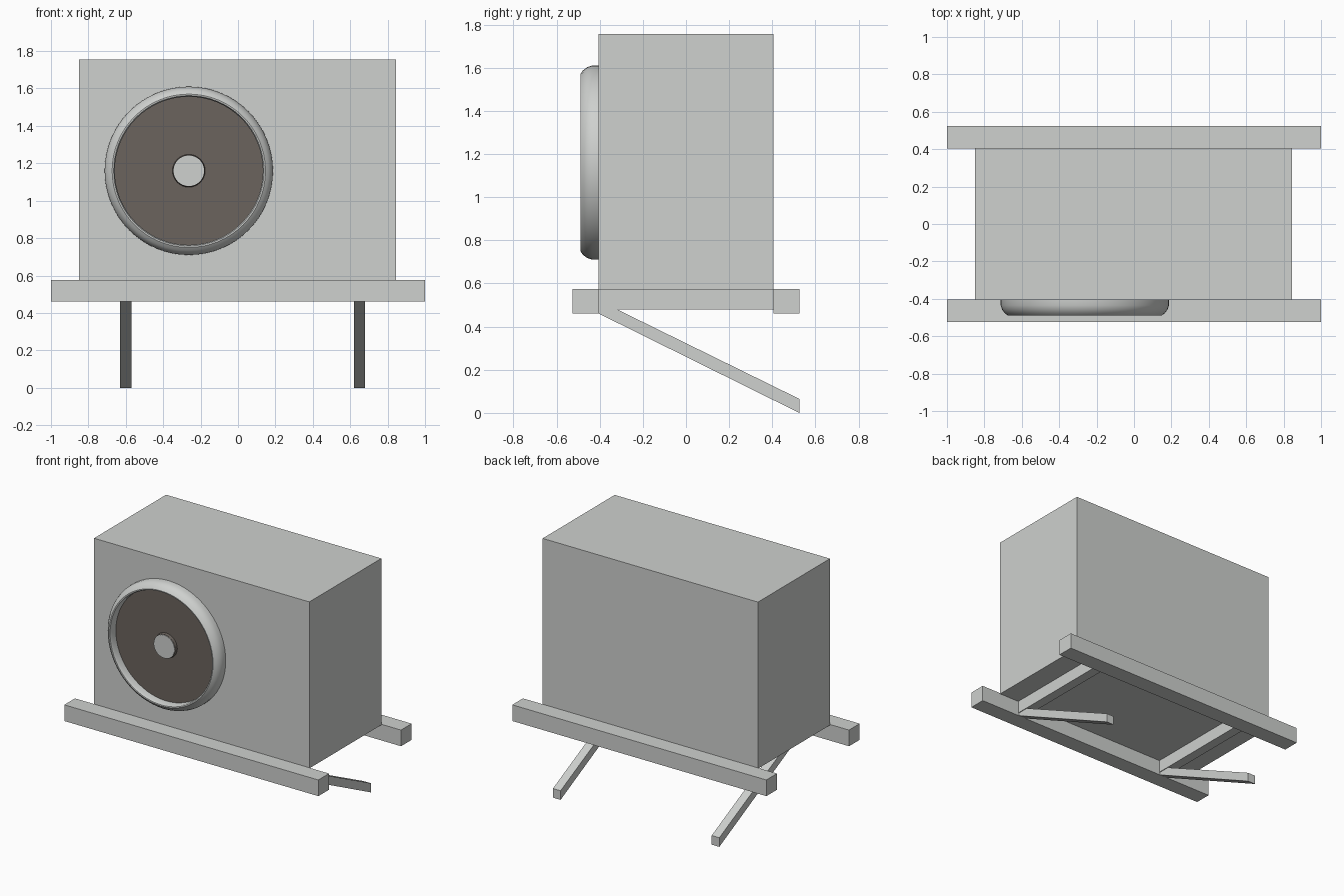
import bpy, bmesh, math

if "Cube" in bpy.data.objects:
    bpy.data.objects.remove(bpy.data.objects["Cube"])


def material(name, rgb):
    m = bpy.data.materials.new(name)
    m.diffuse_color = (*rgb, 1.0)
    m.use_nodes = True
    m.node_tree.nodes["Principled BSDF"].inputs["Base Color"].default_value = m.diffuse_color
    return m


LIGHT = material("light_grey", (0.62, 0.635, 0.62))
DARK = material("dark_brown_grey", (0.145, 0.125, 0.11))


def finish(name, bm, mat, smooth=False):
    bmesh.ops.recalc_face_normals(bm, faces=bm.faces)
    me = bpy.data.meshes.new(name)
    bm.to_mesh(me)
    bm.free()
    me.materials.append(mat)
    ob = bpy.data.objects.new(name, me)
    bpy.context.collection.objects.link(ob)
    if smooth:
        bpy.ops.object.select_all(action='DESELECT')
        ob.select_set(True)
        bpy.context.view_layer.objects.active = ob
        bpy.ops.object.shade_smooth_by_angle(angle=math.radians(40))
    return ob


def prism(name, x0, x1, yz, mat):
    """Extrude a side profile (y, z) along x."""
    bm = bmesh.new()
    face = bm.faces.new([bm.verts.new((x0, y, z)) for y, z in yz])
    ext = bmesh.ops.extrude_face_region(bm, geom=[face])
    verts = [g for g in ext["geom"] if isinstance(g, bmesh.types.BMVert)]
    bmesh.ops.translate(bm, verts=verts, vec=(x1 - x0, 0, 0))
    return finish(name, bm, mat)


def box(name, x0, x1, y0, y1, z0, z1, mat):
    return prism(name, x0, x1, [(y0, z0), (y1, z0), (y1, z1), (y0, z1)], mat)


FX, FZ = -0.263, 1.16   # fan centre


def lathe(name, profile, mat, steps=64, caps=False):
    """Spin a (radius, y) profile about the fan axis."""
    bm = bmesh.new()
    rings = []
    for r, y in profile:
        rings.append([bm.verts.new((FX + r * math.cos(2 * math.pi * i / steps), y,
                                    FZ + r * math.sin(2 * math.pi * i / steps)))
                      for i in range(steps)])
    for a, b in zip(rings, rings[1:]):
        for i in range(steps):
            j = (i + 1) % steps
            bm.faces.new((a[i], a[j], b[j], b[i]))
    if caps:
        bm.faces.new(rings[0])
        bm.faces.new(rings[-1])
    return finish(name, bm, mat, smooth=True)


# Main casing
box("casing", -0.85, 0.845, -0.405, 0.405, 0.57, 1.755, LIGHT)

# Long support rails, front and back
box("front_rail", -1, 1, -0.525, -0.405, 0.46, 0.575, LIGHT)
box("back_rail", -1, 1, 0.405, 0.525, 0.46, 0.575, LIGHT)

# Cross bars under the casing, with a diagonal strut below each
strut = [(-0.41, 0.48), (-0.32, 0.48), (0.525, 0.065), (0.525, 0.0), (-0.41, 0.463)]
for side, x in (("left", -0.60), ("right", 0.65)):
    box(side + "_cross_bar", x - 0.035, x + 0.035, -0.41, 0.41, 0.48, 0.572, LIGHT)
    prism(side + "_strut", x - 0.03, x + 0.03, strut, LIGHT)

# Fan: rounded rim, dark grille disc, hub and hub cap
lathe("fan_rim", [(0.45, -0.40), (0.45, -0.435), (0.442, -0.458), (0.428, -0.477),
                  (0.41, -0.49), (0.402, -0.489), (0.396, -0.475), (0.396, -0.40)], LIGHT)
lathe("fan_grille", [(0.398, -0.403), (0.398, -0.432)], DARK, caps=True)
lathe("fan_hub", [(0.088, -0.43), (0.084, -0.452)], DARK, 32, caps=True)
lathe("hub_cap", [(0.082, -0.45), (0.082, -0.456)], LIGHT, 32, caps=True)
